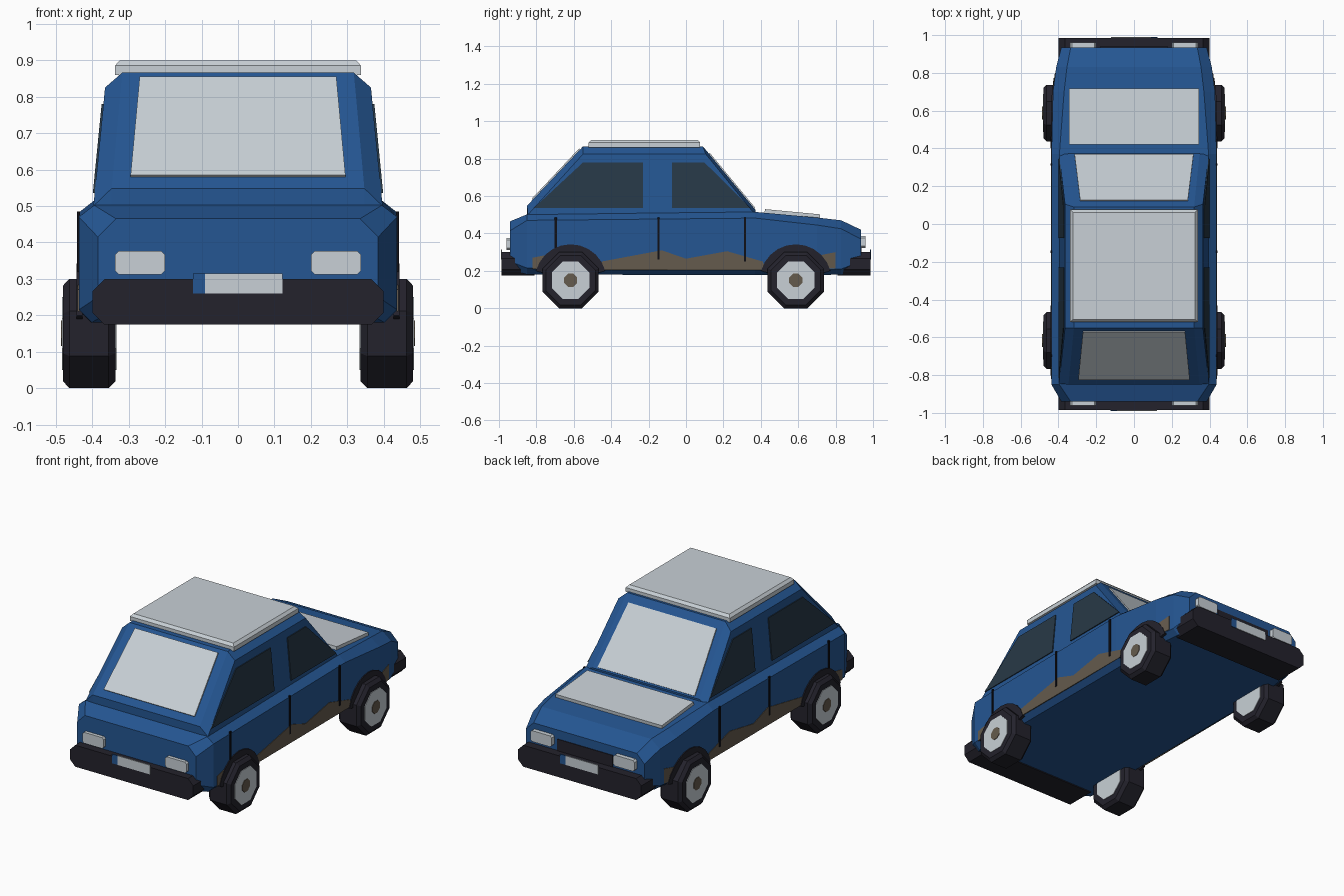
import bpy, bmesh, math
from mathutils import Vector

if "Cube" in bpy.data.objects:
    bpy.data.objects.remove(bpy.data.objects["Cube"])


def material(name, rgb):
    m = bpy.data.materials.new(name)
    m.diffuse_color = (*rgb, 1)
    m.use_nodes = True
    m.node_tree.nodes["Principled BSDF"].inputs["Base Color"].default_value = m.diffuse_color
    return m


BLUE = material("blue_paint", (0.018, 0.093, 0.290))
LIGHT = material("pale_grey", (0.58, 0.63, 0.67))
DARK = material("dark_rubber", (0.017, 0.016, 0.025))
GLASS = material("dark_glass", (0.020, 0.040, 0.062))
DIRT = material("dirt_brown", (0.130, 0.105, 0.075))
SEAM = material("seam_black", (0.005, 0.005, 0.008))


def loft(name, rings, mat):
    """Closed skin through equal-sized rings of 3D points."""
    bm = bmesh.new()
    vs = [[bm.verts.new(p) for p in r] for r in rings]
    n = len(rings[0])
    for a, b in zip(vs, vs[1:]):
        for i in range(n):
            j = (i + 1) % n
            bm.faces.new((a[i], a[j], b[j], b[i]))
    bm.faces.new(vs[0])
    bm.faces.new(vs[-1])
    bmesh.ops.recalc_face_normals(bm, faces=bm.faces)
    me = bpy.data.meshes.new(name)
    bm.to_mesh(me)
    bm.free()
    me.materials.append(mat)
    ob = bpy.data.objects.new(name, me)
    bpy.context.collection.objects.link(ob)
    return ob


def prism(name, pts, vec, mat):
    return loft(name, [pts, [Vector(p) + Vector(vec) for p in pts]], mat)


def octagon(x, cy, cz, apothem):
    r = apothem / math.cos(math.pi / 8)
    return [(x, cy + r * math.cos((k + .5) * math.pi / 4),
             cz + r * math.sin((k + .5) * math.pi / 4)) for k in range(8)]


def clipped_rect(x0, x1, z0, z1, c, y):
    return [(x0 + c, y, z0), (x1 - c, y, z0), (x1, y, z0 + c), (x1, y, z1 - c),
            (x1 - c, y, z1), (x0 + c, y, z1), (x0, y, z1 - c), (x0, y, z0 + c)]


# Lower body: y, half width, side bottom, side top, top half width, top z, floor z
stations = [(-.94, .385, .25, .415, .335, .465, .21),
            (-.85, .437, .215, .470, .395, .502, .18),
            (.37, .437, .205, .482, .395, .515, .178),
            (.70, .429, .205, .445, .370, .485, .178),
            (.83, .412, .21, .425, .355, .470, .18),
            (.935, .385, .25, .370, .335, .420, .21)]
rings = []
for y, w, zl, zs, xt, zt, zb in stations:
    half = [(w - .035, y, zb), (w, y, zl), (w, y, zs), (xt, y, zt)]
    rings.append(half + [(-x, yy, z) for x, yy, z in reversed(half)])
loft("lower_body", rings, BLUE)


def side_x(y):
    for a, b in zip(stations, stations[1:]):
        if y <= b[0]:
            return a[1] + (b[1] - a[1]) * (y - a[0]) / (b[0] - a[0])
    return stations[-1][1]


# Cabin: flat middle profile with chamfered outer profile on each side
outer = [(.397, -.845, .50), (.365, -.55, .825), (.365, .105, .825), (.397, .37, .50)]
inner = [(.347, -.85, .548), (.318, -.55, .866), (.318, .09, .866), (.347, .372, .525)]


def base(p):
    return (p[0], p[1], .48)


outer = [base(outer[0])] + outer + [base(outer[3])]
inner = [base(inner[0])] + inner + [base(inner[3])]
flip = lambda pts: [(-x, y, z) for x, y, z in pts]
loft("cabin", [flip(outer), flip(inner), inner, outer], BLUE)

# Roof panel with bevelled top edge
loft("roof_panel", [[(sx * (.338 - i), -.222 + sy * (.298 - i), z) for sx, sy in
                     ((-1, -1), (1, -1), (1, 1), (-1, 1))]
                    for i, z in ((0, .86), (0, .885), (.014, .9))], LIGHT)

# Hood panel, tilted with the hood
prism("hood_panel", [(-.345, .42, .508), (.345, .42, .508),
                     (.345, .715, .48), (-.345, .715, .48)], (0, .002, .022), LIGHT)

# Rear window and windscreen
prism("rear_window", [(-.295, -.820, .58), (.295, -.820, .58),
                      (.27, -.566, .85), (-.27, -.566, .85)], (0, -.005, .005), LIGHT)
prism("windscreen", [(-.315, .366, .532), (.315, .366, .532),
                     (.285, .122, .827), (-.285, .122, .827)], (0, .005, .004), LIGHT)

windows = {"rear": [(-.815, .535), (-.23, .535), (-.23, .78), (-.55, .78)],
           "front": [(-.075, .535), (.345, .535), (.098, .78), (-.075, .78)]}
dirt = {"middle": [(-.46, .205), (.43, .205), (.41, .25), (.22, .305), (0, .265),
                   (-.13, .31), (-.45, .25)],
        "rear": [(-.82, .21), (-.72, .21), (-.72, .29), (-.82, .27)],
        "front": [(.70, .212), (.80, .212), (.80, .30), (.70, .28)]}
seams = ((-.697, .32, .485), (-.147, .26, .485), (.315, .25, .485))
axles = (("rear", -.617), ("front", .587))

for side, s in (("right", 1), ("left", -1)):
    # Side glass on the sloping cabin wall
    for n, pts in windows.items():
        prism(f"{n}_{side}_window",
              [(s * (.396 - (z - .5) * .0985), y, z) for y, z in pts],
              (s * .006, 0, 0), GLASS)
    # Dirt along the sills
    for n, pts in dirt.items():
        prism(f"{n}_{side}_dirt", [(s * (side_x(y) - .002), y, z) for y, z in pts],
              (s * .005, 0, 0), DIRT)
    # Door seams
    for i, (y, z0, z1) in enumerate(seams):
        prism(f"{side}_door_seam_{i + 1}",
              [(s * .434, y + d, z) for d, z in
               ((-.006, z0), (.006, z0), (.006, z1), (-.006, z1))],
              (s * .008, 0, 0), SEAM)
    for n, cy in axles:
        # Wheel arch ring following the body side
        arch = []
        for k in range(11):
            a = math.radians(15 + 15 * k)
            ring = []
            for r, d in ((.11, -.01), (.192, -.01), (.192, .006), (.11, .006)):
                y, z = cy + r * math.cos(a), .15 + r * math.sin(a)
                ring.append((s * (side_x(y) + d), y, z))
            arch.append(ring)
        loft(f"{n}_{side}_arch", arch, DARK)
        # Tyre, hub discs and cap
        loft(f"{n}_{side}_tyre", [octagon(s * x, cy, .15, r) for x, r in
                                  ((.337, .132), (.355, .15), (.463, .15), (.48, .132))], DARK)
        for place, x in (("outer", .477), ("inner", .334)):
            prism(f"{n}_{side}_{place}_hub", octagon(s * x, cy, .15, .10),
                  (s * .006, 0, 0), LIGHT)
        prism(f"{n}_{side}_hub_cap", octagon(s * .48, cy, .15, .035),
              (s * .006, 0, 0), DIRT)

# Both ends: bumper, lamps and number plate
for n, e, lift in (("tail", -1, 0), ("nose", 1, .01)):
    prism(f"{n}_bumper", clipped_rect(-.40, .40, .174, .30, .034, e * .81),
          (0, e * .176, 0), DARK)
    for side, s in (("right", 1), ("left", -1)):
        xs = sorted((s * .20, s * .338))
        prism(f"{n}_{side}_lamp",
              clipped_rect(xs[0], xs[1], .312 + lift, .376 + lift, .01, e * .93),
              (0, e * .03, 0), LIGHT)
    for part, a, b, m in (("plate", -.09, .122, LIGHT), ("plate_strip", -.124, -.09, BLUE)):
        prism(f"{n}_{part}", [(-e * x, e * .984, z) for x, z in
                              ((a, .26), (b, .26), (b, .314), (a, .314))],
              (0, e * .006, 0), m)

# Dark grille between the nose lamps
prism("grille", [(-.18, .931, .30), (.18, .931, .30), (.18, .931, .368), (-.18, .931, .368)],
      (0, .008, 0), DARK)
